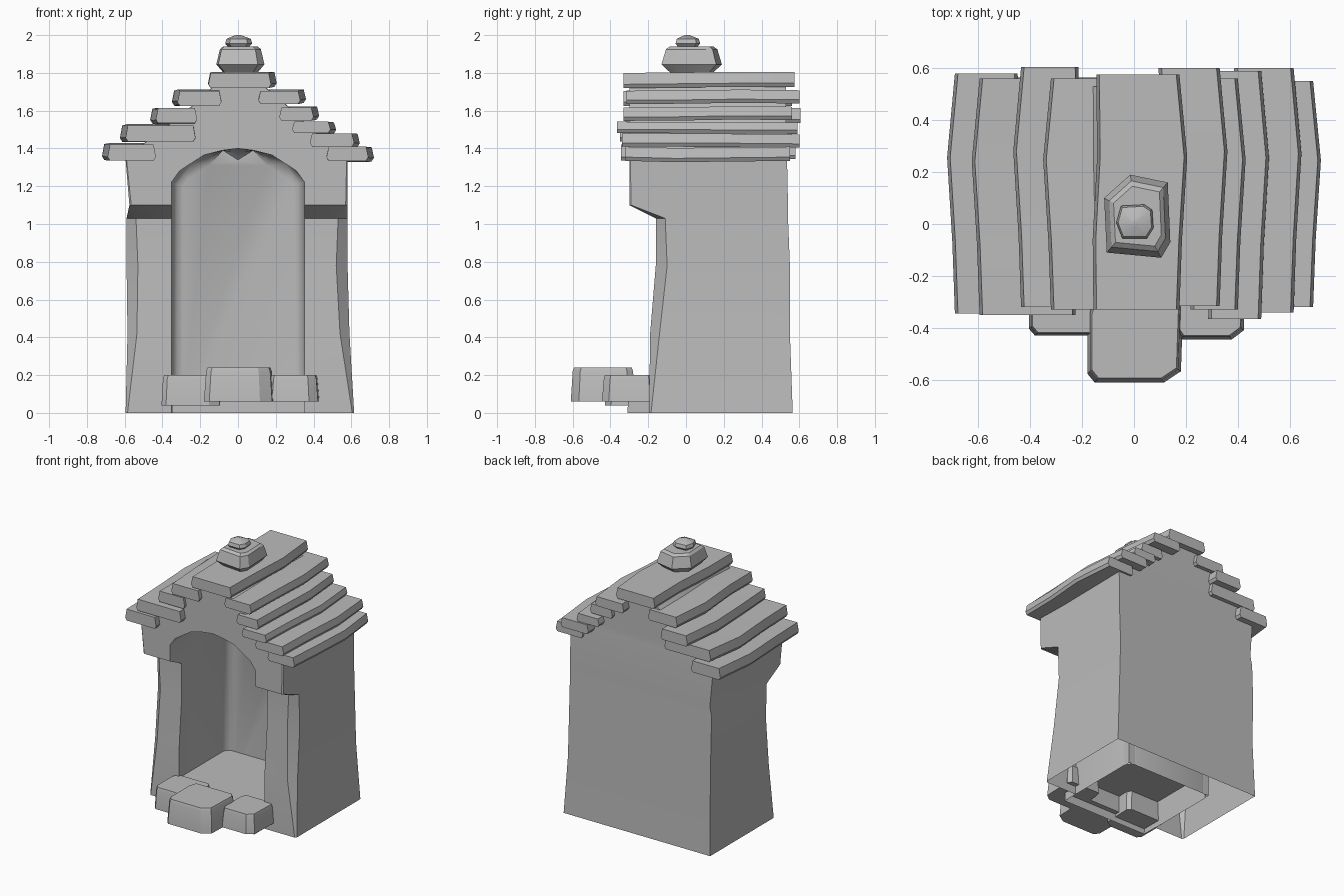
import bpy, bmesh, math, random

if "Cube" in bpy.data.objects:
    bpy.data.objects.remove(bpy.data.objects["Cube"])
random.seed(4)

stone = bpy.data.materials.new("grey stone")
stone.diffuse_color = (0.5, 0.5, 0.5, 1)
stone.use_nodes = True
stone.node_tree.nodes["Principled BSDF"].inputs["Base Color"].default_value = stone.diffuse_color


def finish(name, bm, angle=40):
    bmesh.ops.recalc_face_normals(bm, faces=bm.faces)
    me = bpy.data.meshes.new(name)
    bm.to_mesh(me)
    bm.free()
    me.materials.append(stone)
    ob = bpy.data.objects.new(name, me)
    bpy.context.collection.objects.link(ob)
    if angle:
        smooth(ob, angle)
    return ob


def smooth(ob, angle):
    bpy.ops.object.select_all(action='DESELECT')
    ob.select_set(True)
    bpy.context.view_layer.objects.active = ob
    bpy.ops.object.shade_smooth_by_angle(angle=math.radians(angle))


def loft(rings):
    """Skin a stack of equal-length closed rings and cap both ends."""
    bm = bmesh.new()
    vs = [[bm.verts.new(p) for p in r] for r in rings]
    n = len(vs[0])
    for a, b in zip(vs, vs[1:]):
        for i in range(n):
            j = (i + 1) % n
            bm.faces.new((a[i], a[j], b[j], b[i]))
    bm.faces.new(vs[0])
    bm.faces.new(vs[-1])
    return bm


# Body: lofted wall block with overhanging brackets and gable
def wall_ring(z, x0, x1, y0, y1, c):
    return [(x0 + c, y0, z), (x1 - c, y0, z), (x1, y0 + c, z),
            (x1, y1, z), (x0, y1, z), (x0, y0 + c, z)]


levels = [
    (0.0, -0.595, 0.615, -0.195, 0.565, 0.01), (0.42, -0.585, 0.59, -0.19, 0.55, 0.05),
    (0.78, -0.59, 0.58, -0.16, 0.55, 0.06), (1.03, -0.59, 0.58, -0.16, 0.54, 0.05),
    (1.10, -0.575, 0.58, -0.30, 0.54, 0.01), (1.34, -0.595, 0.58, -0.30, 0.535, 0.005),
    (1.42, -0.51, 0.50, -0.30, 0.53, 0.005), (1.47, -0.44, 0.43, -0.30, 0.53, 0.005),
    (1.54, -0.35, 0.35, -0.30, 0.53, 0.005), (1.62, -0.25, 0.27, -0.30, 0.53, 0.005),
    (1.73, -0.13, 0.14, -0.30, 0.53, 0.005)]
body = finish("shrine_body", loft([wall_ring(*l) for l in levels]), 0)

# Arched niche cutter with softened back edges
arch = [(0.353, -0.2), (0.353, 1.22), (0.31, 1.28), (0.25, 1.32), (0.18, 1.365),
        (0.08, 1.39), (0.0, 1.40)]
outline = arch + [(-x, z) for x, z in arch[-2::-1]]
bm = loft([[(x, y, z) for x, z in outline] for y in (-0.8, 0.37)])
back = [e for e in bm.edges if all(v.co.y > 0.3 for v in e.verts)]
bmesh.ops.bevel(bm, geom=back, offset=0.06, segments=3, profile=0.5, affect='EDGES')
cutter = finish("niche_cutter", bm, 0)
cutter.hide_render = True
mod = body.modifiers.new("niche", 'BOOLEAN')
mod.operation = 'DIFFERENCE'
mod.solver = 'EXACT'
mod.object = cutter
bpy.context.view_layer.objects.active = body
body.select_set(True)
bpy.ops.object.modifier_apply(modifier=mod.name)
bpy.data.objects.remove(cutter)


def open_bottom(ob):
    bm = bmesh.new()
    bm.from_mesh(ob.data)
    low = [f for f in bm.faces if all(v.co.z < 0.005 for v in f.verts)]
    bmesh.ops.delete(bm, geom=low, context='FACES')
    bm.to_mesh(ob.data)
    bm.free()


open_bottom(body)
smooth(body, 38)


# Niche floor, open underneath like the walls
def rect(x0, x1, y0, y1, z):
    return [(x0, y0, z), (x1, y0, z), (x1, y1, z), (x0, y1, z)]


floor = finish("niche_floor", loft([rect(-0.35, 0.352, -0.31, 0.368, 0.0),
                                    rect(-0.35, 0.352, -0.30, 0.368, 0.19)]))
open_bottom(floor)


# Roof slabs: long stones lofted front to back with a bulging outer edge
def slab(name, x0, x1, y0, y1, z0, z1, side):
    rings = []
    for t, inset in ((0, 0.03), (0.3, 0.02), (0.65, 0.0), (1, 0.03)):
        y = y0 + (y1 - y0) * t
        a = x0 + (inset if side < 0 else random.uniform(0, 0.02))
        b = x1 - (inset if side > 0 else random.uniform(0, 0.02))
        dz = random.uniform(-0.006, 0.006)
        s = 0.012
        rings.append([(a + s, y, z0 + dz), (b - s, y, z0 + dz), (b, y, z0 + 0.02 + dz),
                      (b - s, y, z1 + dz), (a + s, y, z1 + dz), (a, y, z0 + 0.02 + dz)])
    finish(name, loft(rings))


left = [(-0.72, -0.43, -0.345, 0.58, 1.34, 1.425), (-0.625, -0.21, -0.35, 0.56, 1.44, 1.525),
        (-0.465, -0.20, -0.32, 0.605, 1.53, 1.61), (-0.35, -0.07, -0.33, 0.56, 1.63, 1.71)]
right = [(0.45, 0.72, -0.32, 0.55, 1.33, 1.405), (0.37, 0.645, -0.34, 0.60, 1.41, 1.48),
         (0.285, 0.52, -0.365, 0.59, 1.48, 1.54), (0.21, 0.43, -0.33, 0.56, 1.55, 1.62),
         (0.09, 0.36, -0.315, 0.60, 1.64, 1.71)]
for side, label, rows in ((-1, "left", left), (1, "right", right)):
    for i, r in enumerate(rows):
        slab(f"roof_slab_{label}_{i + 1}", *r, side)
slab("ridge_slab", -0.16, 0.205, -0.33, 0.575, 1.72, 1.80, 1)


# Rough stones: irregular polygon rings, each scaled and shifted by height
def stone_stack(name, outline, cx, cy, layers):
    finish(name, loft([[(cx + x * s, cy + y * s, z) for x, y in outline]
                       for z, s in layers]), 30)


stone_stack("finial_stone",
            [(-0.12, -0.14), (0.09, -0.16), (0.125, -0.1), (0.115, 0.13), (-0.03, 0.16), (-0.13, 0.07)],
            0.015, 0.03, [(1.80, 0.7), (1.845, 1.0), (1.925, 0.85), (1.94, 0.72)])
stone_stack("finial_tip",
            [(-0.045, -0.06), (0.05, -0.06), (0.075, -0.02), (0.07, 0.05), (0.04, 0.07), (-0.05, 0.065), (-0.068, 0.0)],
            0.0, 0.005, [(1.935, 0.75), (1.955, 1.0), (1.98, 0.9), (2.0, 0.2)])


# Doorstep stones, tapering upward
def step_stone(name, x0, x1, y0, y1, z0, z1, taper):
    cx, cy, hx, hy = (x0 + x1) / 2, (y0 + y1) / 2, (x1 - x0) / 2, (y1 - y0) / 2
    shape = [(-0.85, -1), (0.6, -1), (0.95, -0.75), (1, 0.8), (0.85, 1), (-0.9, 1), (-1, 0.6), (-1, -0.8)]
    stone_stack(name, [(x * hx, y * hy) for x, y in shape], cx, cy,
                [(z0, 1.0), (z1 - 0.02, taper), (z1, taper - 0.04)])


step_stone("step_stone_left", -0.405, -0.09, -0.43, -0.16, 0.04, 0.20, 0.95)
step_stone("step_stone_centre", -0.18, 0.19, -0.61, -0.27, 0.06, 0.24, 0.94)
step_stone("step_stone_right", 0.16, 0.43, -0.445, -0.16, 0.06, 0.20, 0.93)
